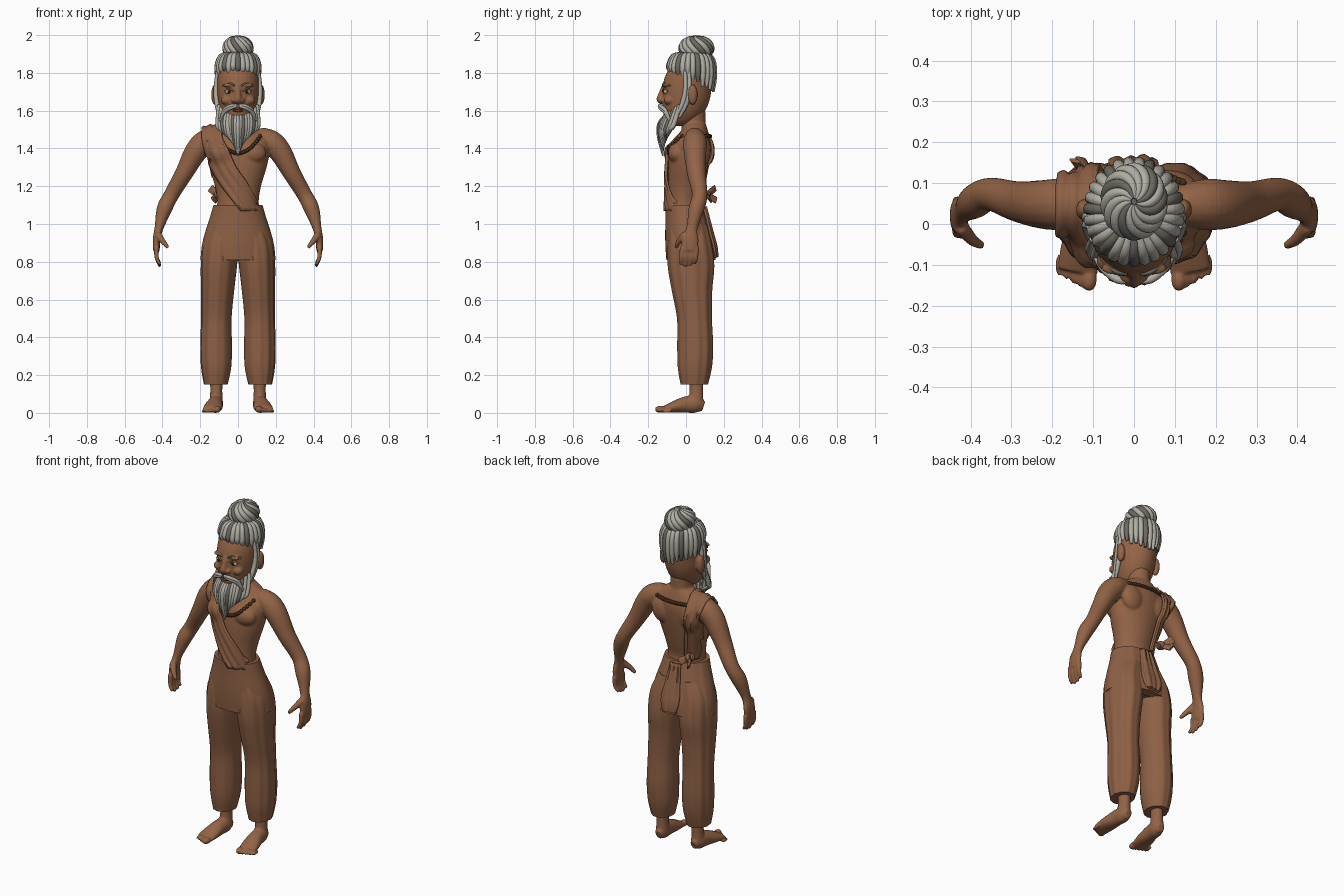
import bpy, bmesh, math, random
from mathutils import Vector, Matrix
from mathutils.bvhtree import BVHTree

random.seed(4)
if "Cube" in bpy.data.objects:
    bpy.data.objects.remove(bpy.data.objects["Cube"])


def material(name, *rgb):
    m = bpy.data.materials.new(name)
    m.use_nodes = True
    m.diffuse_color = (*rgb, 1)
    m.node_tree.nodes["Principled BSDF"].inputs["Base Color"].default_value = (*rgb, 1)
    return m


SKIN = material("brown skin", .29, .125, .062)
CLOTH = material("brown cloth", .27, .118, .06)
GREY = material("light grey hair", .44, .42, .37)
DARK = material("dark grey hair", .15, .14, .12)
BEAD = material("dark beads", .07, .03, .01)
WHITE = material("eye white", .5, .42, .32)
BLACK = material("dark iris", .015, .01, .008)
LIP = material("lip", .2, .065, .04)


def smooth(pts, n):
    """Spline through tuples of any length."""
    out = []
    for i in range(len(pts) - 1):
        quad = [pts[max(i - 1, 0)], pts[i], pts[i + 1], pts[min(i + 2, len(pts) - 1)]]
        for k in range(n):
            t = k / n
            out.append([.5 * (2 * q + (r - p) * t + (2 * p - 5 * q + 4 * r - s) * t * t
                              + (3 * q - p - 3 * r + s) * t ** 3) for p, q, r, s in zip(*quad)])
    return out + [list(pts[-1])]


def tube(bm, pts, n=4, sides=16, ref=(0, 1, 0), level=False, wave=None, mat=0):
    """Capped loft through (x, y, z, radius along ref, other radius)."""
    path = smooth(pts, n)
    pos = [Vector(p[:3]) for p in path]
    rings = []
    for i, p in enumerate(path):
        u, v = Vector((1, 0, 0)), Vector((0, 1, 0))
        if not level:
            t = (pos[min(i + 1, len(pos) - 1)] - pos[max(i - 1, 0)]).normalized()
            r = Vector(ref)
            u = (r - t * r.dot(t)).normalized()
            v = t.cross(u)
        ring = []
        for k in range(sides):
            a = 2 * math.pi * k / sides
            f = wave(a) if wave else 1
            ring.append(bm.verts.new(pos[i] + (u * math.cos(a) * p[3] + v * math.sin(a) * p[-1]) * f))
        rings.append(ring)
    faces = [bm.faces.new(rings[0][::-1]), bm.faces.new(rings[-1])]
    for a, b in zip(rings, rings[1:]):
        faces += [bm.faces.new((a[k - 1], a[k], b[k], b[k - 1])) for k in range(sides)]
    for f in faces:
        f.material_index = mat


def blob(bm, c, r, mat=0, sub=3):
    new = bmesh.ops.create_icosphere(bm, subdivisions=sub, radius=1,
                                     matrix=Matrix.Translation(c) @ Matrix.Diagonal((*r, 1)))
    for f in {f for v in new["verts"] for f in v.link_faces}:
        f.material_index = mat


def finish(bm, name, mats, voxel=0, thick=0):
    bmesh.ops.recalc_face_normals(bm, faces=bm.faces)
    me = bpy.data.meshes.new(name)
    bm.to_mesh(me)
    bm.free()
    ob = bpy.data.objects.new(name, me)
    bpy.context.collection.objects.link(ob)
    for m in mats:
        me.materials.append(m)
    bpy.ops.object.select_all(action="DESELECT")
    ob.select_set(True)
    bpy.context.view_layer.objects.active = ob
    bpy.ops.object.shade_smooth_by_angle(angle=math.radians(55))
    if voxel:
        mod = ob.modifiers.new("fuse", "REMESH")
        mod.mode, mod.voxel_size, mod.use_smooth_shade = "VOXEL", voxel, True
        mod = ob.modifiers.new("soften", "SMOOTH")
        mod.factor, mod.iterations = .5, 4
    if thick:
        mod = ob.modifiers.new("thickness", "SOLIDIFY")
        mod.thickness, mod.offset = thick, 0
    return ob


def surface(ob):
    bpy.context.view_layer.update()
    return BVHTree.FromObject(ob, bpy.context.evaluated_depsgraph_get())


def hit(tree, x, z, side):
    """Point on a surface at (x, z), seen from the front (-1) or back (1)."""
    p = tree.ray_cast(Vector((x, 2 * side, z)), Vector((0, -side, 0)))[0]
    return p or tree.find_nearest(Vector((x, .1 * side, z)))[0]


def mir(pts, s):
    return [(p[0] * s, *p[1:]) for p in pts]


# Torso, neck, arms and hands fused into one skin
bm = bmesh.new()
tube(bm, [(0, 0, 1.0, .13, .1), (0, -.005, 1.06, .118, .094), (0, -.01, 1.12, .11, .086),
          (0, 0, 1.2, .122, .094), (0, .01, 1.3, .152, .105), (0, .02, 1.38, .168, .108),
          (0, .032, 1.44, .172, .098), (0, .045, 1.49, .135, .072), (0, .045, 1.53, .075, .06)],
     sides=32, level=True)
tube(bm, [(0, .045, 1.45, .075, .07), (0, .04, 1.53, .062, .064), (0, .035, 1.6, .062, .068)],
     sides=24, level=True)
for s in (-1, 1):
    blob(bm, (.075 * s, -.05, 1.375), (.075, .045, .055))
    blob(bm, (.085 * s, .09, 1.39), (.07, .042, .08))
    tube(bm, mir([(.11, .045, 1.465, .05, .05), (.175, .048, 1.435, .063, .062), (.225, .048, 1.38, .06, .06),
                  (.285, .055, 1.27, .05, .048), (.352, .073, 1.155, .041, .041),
                  (.39, .055, 1.08, .042, .041), (.418, .032, .98, .03, .024),
                  (.431, .022, .92, .045, .02), (.432, .018, .86, .046, .018)], s))
    for k, y in enumerate((-.02, .006, .032, .056)):
        d = .012 * abs(k - 1.3)
        tube(bm, mir([(.432, y, .875, .014, .014), (.43, y - .004, .82, .012, .012),
                      (.412, y - .01, .77 + d, .009, .009)], s), sides=10)
    tube(bm, mir([(.425, -.005, .945, .02, .02), (.395, -.04, .905, .015, .015),
                  (.37, -.053, .875, .01, .01)], s), sides=10)
body = finish(bm, "body", [SKIN], voxel=.0065)

# Head with nose, brow, cheeks and ears
bm = bmesh.new()
tube(bm, [(0, -.03, 1.52, .035, .045), (0, -.025, 1.55, .07, .085), (0, -.01, 1.6, .094, .112),
          (0, 0, 1.66, .107, .126), (0, .005, 1.72, .111, .13), (0, .015, 1.78, .11, .126),
          (0, .03, 1.84, .098, .105), (0, .045, 1.89, .05, .05)], sides=32, level=True)
tube(bm, [(0, -.115, 1.735, .014, .012), (0, -.13, 1.69, .015, .015), (0, -.137, 1.66, .02, .019),
          (0, -.125, 1.642, .014, .012)], ref=(1, 0, 0))
for s in (-1, 1):
    blob(bm, (.021 * s, -.125, 1.655), (.015, .018, .013))
    blob(bm, (.06 * s, -.09, 1.655), (.032, .028, .025))
    blob(bm, (.045 * s, -.108, 1.735), (.036, .017, .011))
    blob(bm, (.122 * s, .035, 1.685), (.02, .026, .055))
head = finish(bm, "head", [SKIN], voxel=.005)
face = surface(head)

# Eyes, brows and lips set on the face
bm = bmesh.new()
for s in (-1, 1):
    p = hit(face, .047 * s, 1.7, -1)
    blob(bm, p + Vector((0, .008, 0)), (.021, .014, .012))
    blob(bm, p + Vector((0, -.003, 0)), (.009, .006, .009), 1)
    brow = [hit(face, x * s, z, -1) for x, z in ((.018, 1.732), (.045, 1.745), (.08, 1.732))]
    tube(bm, [(*q, .006, .005) for q in brow], sides=8, mat=2)
    lid = [hit(face, x * s, z, -1) for x, z in ((.024, 1.703), (.047, 1.717), (.07, 1.702))]
    tube(bm, [(*q, .006, .005) for q in lid], sides=8, mat=3)
finish(bm, "eyes", [WHITE, BLACK, DARK, SKIN])
bm = bmesh.new()
for z in (1.612, 1.6):
    blob(bm, hit(face, 0, z, -1), (.03, .012, .007))
finish(bm, "lips", [LIP])

# Feet with toes
for s, side in ((1, "left"), (-1, "right")):
    bm = bmesh.new()
    tube(bm, mir([(.115, .055, .2, .037, .037), (.115, .055, .12, .032, .036),
                  (.116, .052, .05, .037, .04)], s), level=True)
    tube(bm, mir([(.115, .093, .034, .02, .026), (.117, .055, .045, .038, .045), (.122, 0, .044, .041, .044),
                  (.13, -.06, .032, .05, .032), (.138, -.115, .019, .05, .018)], s), ref=(1, 0, 0))
    for k in range(5):
        r = .019 - .002 * k - (.003 if k else 0)
        blob(bm, ((.11 + .0185 * k) * s, -.137 + .009 * k, r), (r, .028, r))
    finish(bm, side + "_foot", [SKIN], voxel=.005)

# Gathered trouser legs
for s, side in ((1, "left"), (-1, "right")):
    bm = bmesh.new()
    tube(bm, mir([(.117, .045, .15, .062, .072), (.115, .048, .24, .079, .09), (.115, .05, .35, .083, .095),
                  (.114, .046, .5, .08, .092), (.107, .033, .65, .087, .107), (.1, .028, .78, .095, .123),
                  (.09, .02, .9, .095, .115), (.06, .01, 1.0, .08, .1)], s),
         sides=64, level=True,
         wave=lambda a: 1 + .03 * math.sin(11 * a) * (.55 + .45 * math.cos(a if s > 0 else math.pi - a)))
    finish(bm, side + "_trouser_leg", [CLOTH])

# Hip wrap, smooth in front and pleated behind
bm = bmesh.new()
tube(bm, [(0, .025, .81, .199, .129), (0, .02, .88, .192, .129), (0, .01, .95, .176, .12),
          (0, 0, 1.03, .15, .109), (0, -.01, 1.1, .13, .1)], sides=80, level=True,
     wave=lambda a: 1 + .022 * math.sin(14 * a) * max(0, math.sin(a)))
wrap = finish(bm, "hip_wrap", [CLOTH])


def strip(name, tree, rows, cols=13, lift=.013):
    """Folded cloth on a surface: rows of (left x, right x, z, side) or (left x, right x, y, 0)."""
    bm = bmesh.new()
    grid = []
    for xl, xr, h, side in rows:
        row = []
        for k in range(cols):
            x = xl + (xr - xl) * k / (cols - 1)
            fold = lift + .004 * math.sin(k * 1.6)
            if side:
                p = hit(tree, x, h, side) + Vector((0, side * fold, 0))
            else:
                p = tree.ray_cast(Vector((x, h, 3)), Vector((0, 0, -1)))[0] or Vector((x, h, 1.48))
                p = p + Vector((0, 0, fold))
            row.append(bm.verts.new(p))
        grid.append(row)
    for a, b in zip(grid, grid[1:]):
        for k in range(cols - 1):
            bm.faces.new((a[k], a[k + 1], b[k + 1], b[k]))
    return finish(bm, name, [CLOTH], thick=.012)


# Shoulder sash, from the left hip over the right shoulder and down the back
skin = surface(body)
front = smooth([(.015, .125, 1.07), (-.085, .06, 1.2), (-.145, -.01, 1.3), (-.18, -.055, 1.4),
                (-.19, -.085, 1.455)], 5)
back = smooth([(-.185, -.09, 1.45), (-.155, -.08, 1.35), (-.135, -.065, 1.25), (-.11, -.045, 1.12)], 5)
over = [(-.19, -.09, y, 0) for y in (.005, .045, .085)]
strip("shoulder_sash", skin, [(*r, -1) for r in front] + over + [(*r, 1) for r in back])

# Pleated tail of the wrap behind
tail = smooth([(-.035, .035, 1.09), (-.05, .05, .98), (-.06, .06, .88), (-.03, .03, .79)], 4)
strip("wrap_tail", surface(wrap), [(*r, 1) for r in tail], lift=.008)

# Knot of the sash at the back of the waist
bm = bmesh.new()
blob(bm, (-.1, .105, 1.155), (.028, .026, .024))
for dx, dz, y in ((-.045, .035, .155), (-.03, -.03, .16), (.05, -.03, .13)):
    tube(bm, [(-.1, .105, 1.155, .012, .012), (-.1 + dx * .6, (y + .11) / 2, 1.155 + dz * .5, .008, .02),
              (-.1 + dx, y, 1.155 + dz, .006, .022)], sides=10, ref=(.3, 1, 0))
finish(bm, "sash_knot", [CLOTH])

# Bead necklace
bm = bmesh.new()
for k in range(25):
    a = k / 12 - 1
    blob(bm, hit(skin, .118 * a, 1.375 + .09 * a * a, -1) + Vector((0, -.004, 0)), (.011,) * 3, sub=2)
    blob(bm, hit(skin, .118 * a, 1.465, 1) + Vector((0, .003, 0)), (.011,) * 3, sub=2)
finish(bm, "bead_necklace", [BEAD])

# Hair locks falling from the crown
bm = bmesh.new()
blob(bm, (0, .035, 1.805), (.108, .116, .1), 1)
for k in range(27):
    a = 2 * math.pi * k / 27
    sx, sy, b = math.sin(a), -math.cos(a), (1 - math.cos(a)) / 2
    low = 1.81 - .1 * b + random.uniform(-.014, .014)
    prof = [(.45, 1.9, .012), (.8, 1.888, .015), (.97, 1.85, .0155), (1, (low + 1.85) / 2, .015),
            (.96, low, .007)]
    tube(bm, [(.11 * f * sx, .03 + .12 * f * sy, z, r, r) for f, z, r in prof],
         n=3, sides=8, ref=(sy, -sx, 0), mat=int(k % 4 == 0))
finish(bm, "hair_locks", [GREY, DARK])

# Swirled topknot
bm = bmesh.new()
blob(bm, (0, .055, 1.93), (.066, .078, .055), 1)
for k in range(14):
    pts = []
    for j in range(8):
        u = j / 7
        p, a = math.radians(6 + 114 * u), 2 * math.pi * k / 14 + 1.5 * u
        r = .004 + .0125 * math.sin(p)
        pts.append((.067 * math.sin(p) * math.cos(a), .055 + .08 * math.sin(p) * math.sin(a),
                    1.93 + .062 * math.cos(p), r, r))
    tube(bm, pts, n=2, sides=8, ref=(.1, .2, 1), mat=int(k % 4 == 0))
finish(bm, "topknot", [GREY, DARK])

# Beard, moustache and side locks
bm = bmesh.new()
for k in range(17):
    t = k / 8 - 1
    q, w = t * t, random.uniform(-.004, .004)
    tube(bm, [(.1 * t, -.105 + .07 * q, 1.575 + .055 * q, .01, .01),
              (.107 * t, -.138 + .075 * q + w, 1.53, .013, .013),
              (.09 * t, -.14 + .055 * q + w, 1.46 + .04 * q, .012, .012),
              (.035 * t, -.122 + .03 * q, 1.36 + .11 * abs(t), .004, .004)],
         sides=8, ref=(1, 0, 0), mat=int(k % 4 == 2))
for s in (-1, 1):
    for d in (0, .011):
        tube(bm, mir([(.006, -.138, 1.628 - d * .4, .007, .007), (.04, -.136, 1.625 - d, .01, .01),
                      (.075, -.108, 1.6 - d, .01, .01), (.095, -.085, 1.55 - d, .004, .004)], s),
             sides=8, ref=(0, 0, 1))
    for d in (0, .02):
        tube(bm, mir([(.108, .015 - d, 1.81, .01, .01), (.117, .018 - d, 1.72, .012, .012),
                      (.112, .002 - d, 1.64, .013, .013), (.1, -.035 - d, 1.565, .007, .007)], s), sides=8)
finish(bm, "beard", [GREY, DARK])
